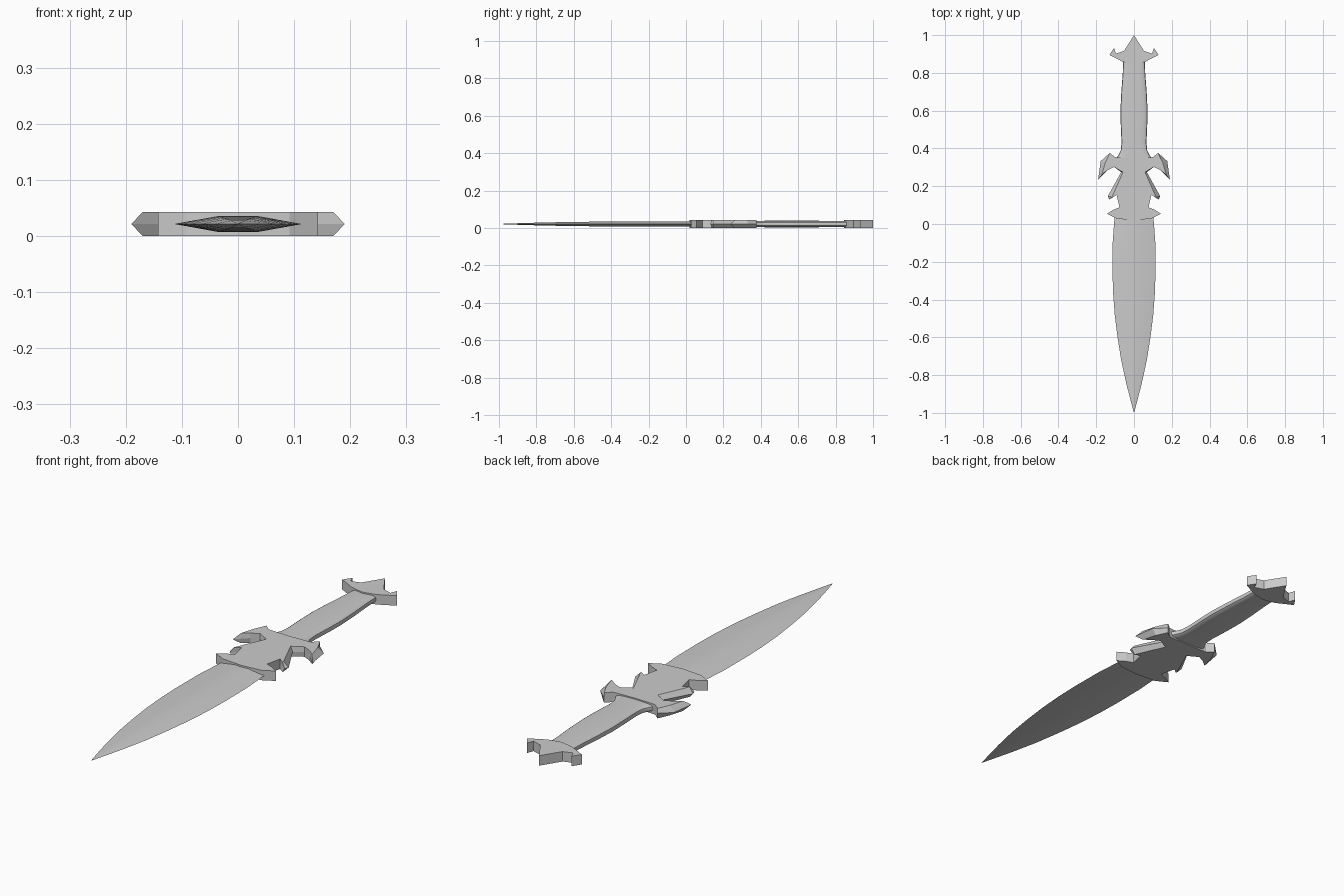
import bpy, bmesh, math

if "Cube" in bpy.data.objects:
    bpy.data.objects.remove(bpy.data.objects["Cube"])

MID = 0.0215   # height of the central plane
HALF = 0.0215  # half thickness of the fittings


def finish(bm, name, smooth=None):
    bmesh.ops.remove_doubles(bm, verts=bm.verts, dist=1e-5)
    bmesh.ops.recalc_face_normals(bm, faces=bm.faces)
    mesh = bpy.data.meshes.new(name)
    bm.to_mesh(mesh)
    bm.free()
    obj = bpy.data.objects.new(name, mesh)
    bpy.context.collection.objects.link(obj)
    if smooth:
        bpy.ops.object.select_all(action='DESELECT')
        obj.select_set(True)
        bpy.context.view_layer.objects.active = obj
        bpy.ops.object.shade_smooth_by_angle(angle=math.radians(smooth))
    return obj


def skin(bm, rings):
    """Join matching rings of points and close both ends."""
    rows = [[bm.verts.new(p) for p in ring] for ring in rings]
    n = len(rows[0])
    for a, b in zip(rows, rows[1:]):
        for i in range(n):
            j = (i + 1) % n
            bm.faces.new((a[i], a[j], b[j], b[i]))
    bm.faces.new(rows[0])
    bm.faces.new(rows[-1])


def plate(name, half):
    """Mirrored outline; 4-value points also give a pulled-in face corner."""
    full = [(p[0], p[1]) for p in half]
    face = [(p[-2], p[-1]) for p in half]

    def ring(pts, z):
        left = [(-x, y) for x, y in reversed(pts) if x > 1e-6]
        return [(x, y, z) for x, y in pts + left]

    bm = bmesh.new()
    skin(bm, [ring(face, MID - HALF), ring(full, MID), ring(face, MID + HALF)])
    return finish(bm, name)


def loft(name, section, stations, smooth):
    """Scale a unit section along y by (y, half width, half thickness)."""
    bm = bmesh.new()
    skin(bm, [[(x * w, y, MID + z * t) for x, z in section]
              for y, w, t in stations])
    return finish(bm, name, smooth)


# Leaf-shaped blade with a flat-topped hexagonal section
hexagon = [(1, 0), (0.3, 1), (-0.3, 1), (-1, 0), (-0.3, -1), (0.3, -1)]
loft("blade", hexagon, [
    (0.06, 0.100, 0.0145), (0.00, 0.106, 0.0145), (-0.10, 0.113, 0.0145),
    (-0.25, 0.114, 0.014), (-0.36, 0.111, 0.0135), (-0.48, 0.102, 0.0125),
    (-0.60, 0.087, 0.011), (-0.72, 0.068, 0.009), (-0.84, 0.042, 0.006),
    (-0.93, 0.019, 0.003), (-1.00, 0.0004, 0.0004)], 25)

# Rounded grip, swelling in the middle and flaring into the guard
grip_section = []
for i in range(20):
    a = 2 * math.pi * i / 20
    c, s = math.cos(a), math.sin(a)
    grip_section.append((math.copysign(abs(c) ** 0.6, c),
                         math.copysign(abs(s) ** 0.6, s)))
loft("grip", grip_section, [
    (0.34, 0.098, 0.017), (0.365, 0.082, 0.017), (0.39, 0.070, 0.017),
    (0.43, 0.066, 0.0175), (0.52, 0.070, 0.018), (0.60, 0.072, 0.018),
    (0.70, 0.067, 0.0175), (0.79, 0.060, 0.0165), (0.88, 0.056, 0.016)], 40)

# Winged guard with bevelled hooks, swept wings and a spiked collar
plate("guard", [
    (0, 0.350), (0.078, 0.352), (0.100, 0.354), (0.128, 0.376),
    (0.176, 0.333, 0.152, 0.325), (0.190, 0.235, 0.170, 0.262),
    (0.140, 0.285), (0.106, 0.302),
    (0.068, 0.275, 0.058, 0.275), (0.138, 0.148, 0.117, 0.142),
    (0.132, 0.130, 0.115, 0.138), (0.092, 0.155), (0.077, 0.088),
    (0.108, 0.076), (0.143, 0.055), (0.092, 0.028), (0, 0.020)])

# Pointed pommel with side barbs
plate("pommel", [
    (0, 1.000), (0.053, 0.916), (0.095, 0.902), (0.106, 0.932),
    (0.130, 0.895), (0.058, 0.858), (0, 0.845)])
